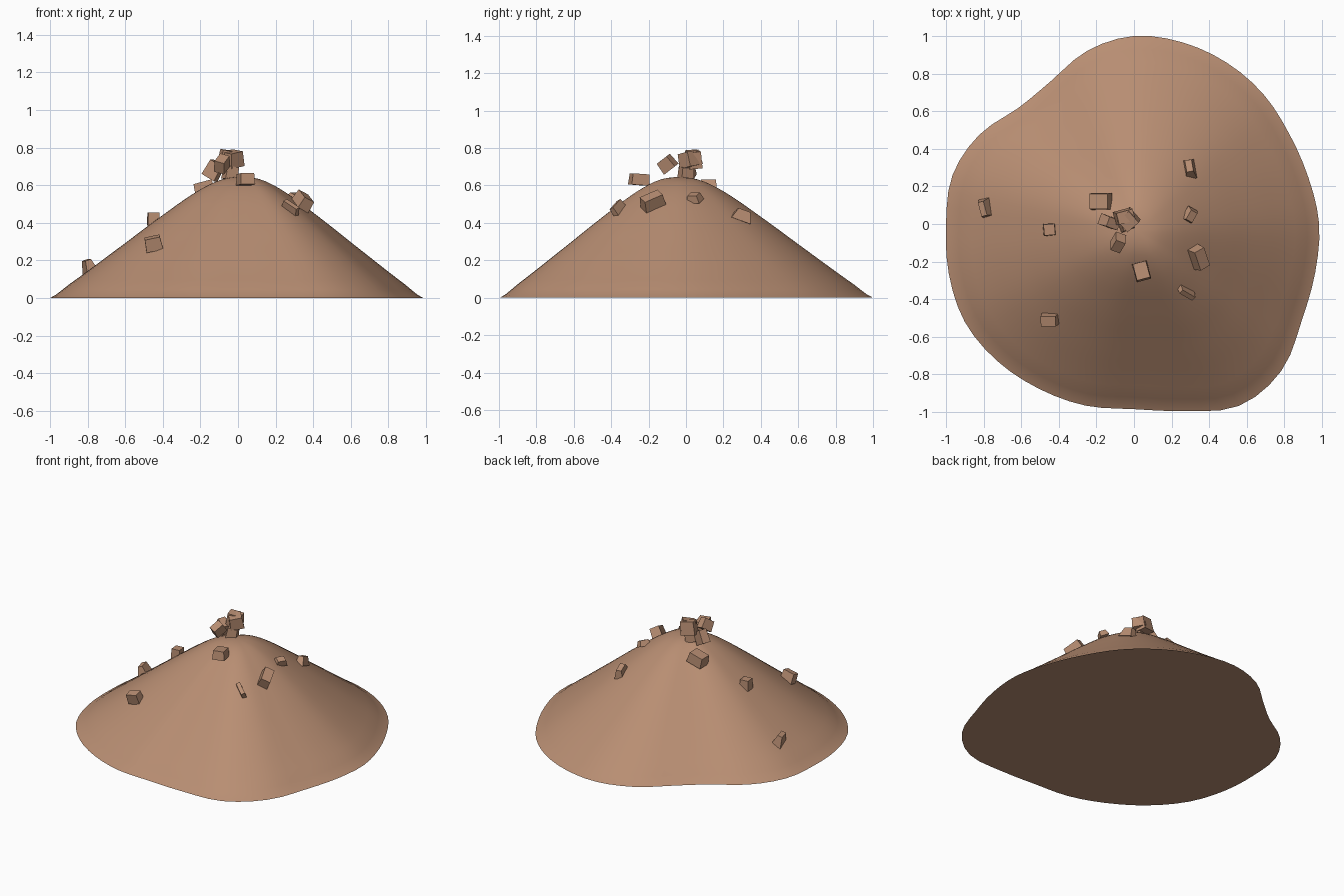
import bpy
import bmesh
from math import cos, sin, pi, radians, floor
from mathutils import Vector, Euler

default_cube = bpy.data.objects.get("Cube")
if default_cube:
    bpy.data.objects.remove(default_cube, do_unlink=True)


def make_material(name, colour):
    material = bpy.data.materials.new(name)
    material.use_nodes = True
    material.diffuse_color = colour
    shader = material.node_tree.nodes["Principled BSDF"]
    shader.inputs["Base Color"].default_value = colour
    shader.inputs["Roughness"].default_value = 0.9
    return material


earth = make_material("brown_earth", (0.48, 0.27, 0.17, 1))


def add_object(name, bm):
    bmesh.ops.recalc_face_normals(bm, faces=bm.faces)
    mesh = bpy.data.meshes.new(name)
    bm.to_mesh(mesh)
    bm.free()
    mesh.materials.append(earth)
    obj = bpy.data.objects.new(name, mesh)
    bpy.context.collection.objects.link(obj)
    return obj


def spline(values, position, closed):
    """Smooth curve through evenly spaced values."""
    count = len(values)
    start = floor(position)
    f = position - start

    def pick(i):
        if closed:
            return values[i % count]
        return values[min(abs(i), count - 1)]

    a, b, c, d = (pick(start + k) for k in (-1, 0, 1, 2))
    return b + f / 2 * (c - a + f * (2*a - 5*b + 4*c - d + f * (3*(b - c) + d - a)))


# Mound: uneven outline radius every fifteen degrees, height every tenth outward
outline = [.985, .96, .955, .975, .99, 1, 1, .955, .88, .872, .95, 1,
           1, 1.02, 1.04, 1.03, 1.012, 1, .985, 1.03, 1.117, 1.107, 1.03, .998]
heights = [.645, .632, .587, .523, .45, .375, .298, .222, .146, .072, 0]
SEGMENTS, RINGS = 72, 30
peak = Vector((0.02, -0.04))

bm = bmesh.new()
top = bm.verts.new((peak.x, peak.y, heights[0]))
rings = []
for r in range(1, RINGS + 1):
    t = r / RINGS
    z = spline(heights, t * (len(heights) - 1), False) if r < RINGS else 0
    ring = []
    for s in range(SEGMENTS):
        angle = 2 * pi * s / SEGMENTS
        radius = t * spline(outline, s * len(outline) / SEGMENTS, True)
        shift = peak * (1 - t)
        ring.append(bm.verts.new((radius * cos(angle) + shift.x,
                                  radius * sin(angle) + shift.y, z)))
    rings.append(ring)
for s in range(SEGMENTS):
    n = (s + 1) % SEGMENTS
    bm.faces.new((top, rings[0][s], rings[0][n]))
    for inner, outer in zip(rings, rings[1:]):
        bm.faces.new((inner[s], outer[s], outer[n], inner[n]))
base = bm.faces.new(rings[-1])
for face in bm.faces:
    face.smooth = face is not base
mound = add_object("mound", bm)
for edge in mound.data.edges:
    ends = [mound.data.vertices[i].co.z for i in edge.vertices]
    edge.use_edge_sharp = max(ends) < 0.001


# Clods: boxes whose top face is narrowed along x and y
def clod(name, location, size, turn, taper=(0.9, 0.9)):
    bm = bmesh.new()
    bmesh.ops.create_cube(bm, size=1)
    rotation = Euler([radians(a) for a in turn]).to_matrix()
    for v in bm.verts:
        if v.co.z > 0:
            v.co.x *= taper[0]
            v.co.y *= taper[1]
        v.co = rotation @ Vector([c * d for c, d in zip(v.co, size)]) + Vector(location)
    add_object(name, bm)


# Pile on the peak
clod("peak_clod_top", (-.03, .02, .74), (.09, .09, .08), (8, -10, 40))
clod("peak_clod_back", (-.05, .04, .74), (.10, .07, .09), (5, 8, 15))
clod("peak_clod_left", (-.13, .01, .68), (.08, .06, .09), (0, 30, -20))
clod("peak_clod_front", (-.085, -.1, .715), (.06, .08, .07), (35, 15, -20))
clod("peak_clod_under", (-.04, .0, .665), (.07, .07, .07), (0, 10, 20))

# Scattered on the slopes
clod("front_upper_clod", (.04, -.25, .632), (.08, .10, .06), (-4, 0, 15))
clod("back_upper_clod", (-.18, .12, .585), (.11, .09, .07), (0, -15, 0))
clod("left_slope_clod", (-.45, -.03, .42), (.065, .065, .07), (0, 0, 5))
clod("front_slope_clod", (-.45, -.51, .29), (.09, .06, .07), (15, -12, 0))
clod("low_wedge_clod", (-.79, .085, .155), (.08, .11, .10), (0, -20, 15), (.4, .7))
clod("right_slope_clod", (.345, -.18, .515), (.07, .12, .07), (25, 25, 30))
clod("right_thin_clod", (.28, -.365, .48), (.10, .03, .05), (25, 30, -30))
clod("right_small_clod", (.3, .045, .535), (.06, .08, .04), (0, 25, -30), (.7, .7))
clod("back_wedge_clod", (.295, .3, .44), (.11, .06, .06), (0, 20, 100), (.6, .6))
